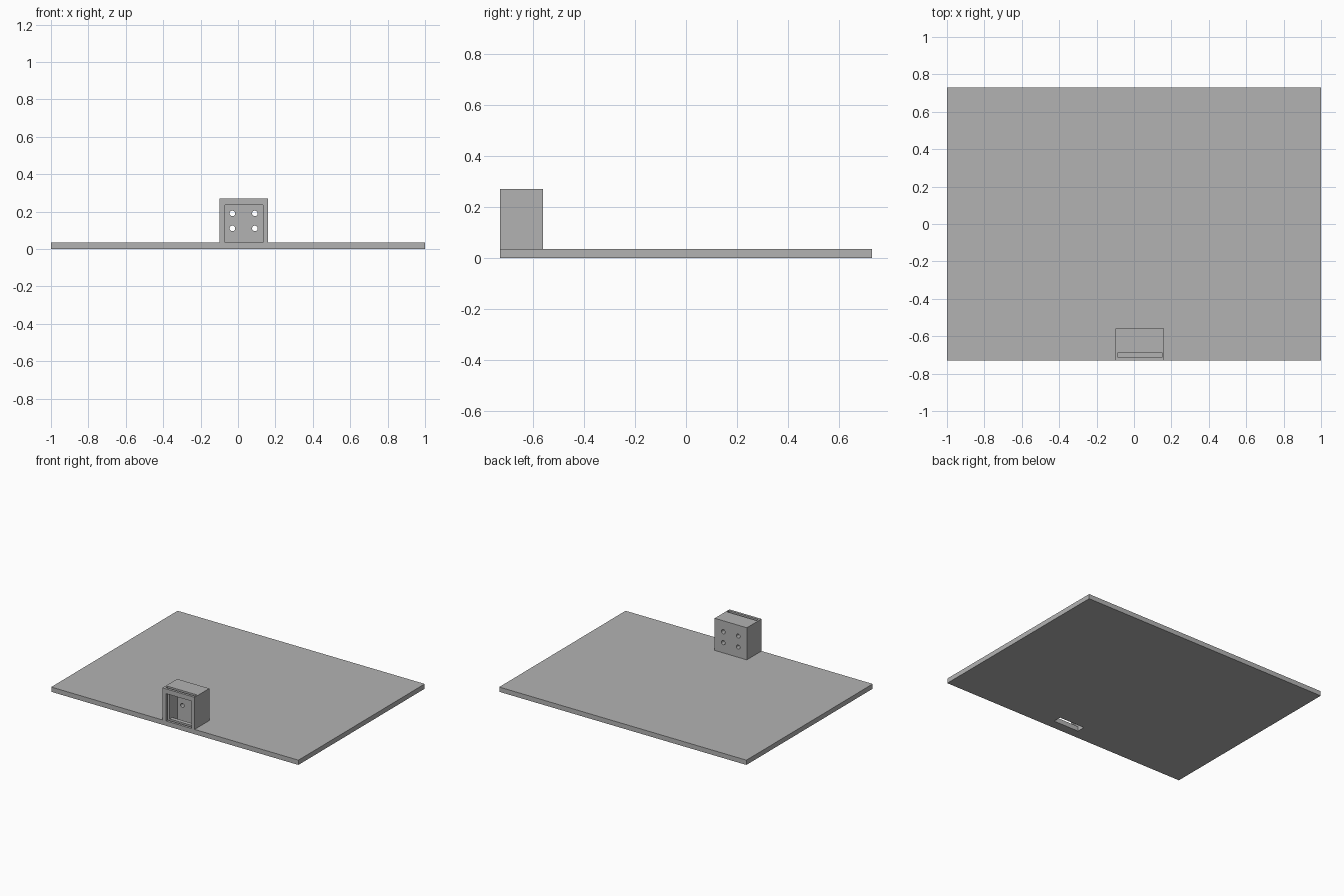
import bpy
from mathutils import Vector, Matrix

old = bpy.data.objects.get("Cube")
if old:
    bpy.data.objects.remove(old, do_unlink=True)

grey = bpy.data.materials.new("plain_grey")
grey.use_nodes = True
colour = (0.45, 0.45, 0.45, 1)
grey.diffuse_color = colour
grey.node_tree.nodes["Principled BSDF"].inputs["Base Color"].default_value = colour


def box(name, low, high):
    """Axis-aligned block between two corners."""
    low, high = Vector(low), Vector(high)
    bpy.ops.mesh.primitive_cube_add(size=1)
    obj = bpy.context.object
    obj.name = name
    obj.data.transform(Matrix.Translation((low + high) / 2) @ Matrix.Diagonal((*(high - low), 1)))
    obj.data.materials.append(grey)
    return obj


def combine(target, tool, operation):
    """Apply a boolean and discard its tool."""
    tool.hide_render = True
    mod = target.modifiers.new(operation.lower(), "BOOLEAN")
    mod.operation, mod.solver, mod.object = operation, "EXACT", tool
    bpy.context.view_layer.objects.active = target
    bpy.ops.object.modifier_apply(modifier=mod.name)
    bpy.data.objects.remove(tool, do_unlink=True)


FRONT, THICK = -0.73, 0.035

# Flat base with the bracket housing at its front edge
base = box("base_plate_with_housing", (-1, FRONT, 0), (1, -FRONT, THICK))
combine(base, box("housing", (-0.10, FRONT, 0), (0.16, -0.56, 0.27)), "UNION")

# Open front pocket, panel groove from above, and opening through the floor
combine(base, box("pocket", (-0.07, -0.8, THICK), (0.135, -0.60, 0.235)), "DIFFERENCE")
combine(base, box("panel_groove", (-0.087, -0.712, 0.02), (0.152, -0.69, 0.4)), "DIFFERENCE")
combine(base, box("floor_opening", (-0.07, -0.66, -0.1), (0.135, -0.60, 0.1)), "DIFFERENCE")

# Four screw holes through the back wall
for x in (-0.03, 0.09):
    for z in (0.11, 0.19):
        bpy.ops.mesh.primitive_cylinder_add(
            vertices=24, radius=0.015, depth=0.2, location=(x, -0.55, z), rotation=(1.5708, 0, 0))
        drill = bpy.context.object
        drill.data.materials.append(grey)
        combine(base, drill, "DIFFERENCE")

base.select_set(True)
bpy.context.view_layer.objects.active = base
bpy.ops.object.shade_smooth_by_angle()
